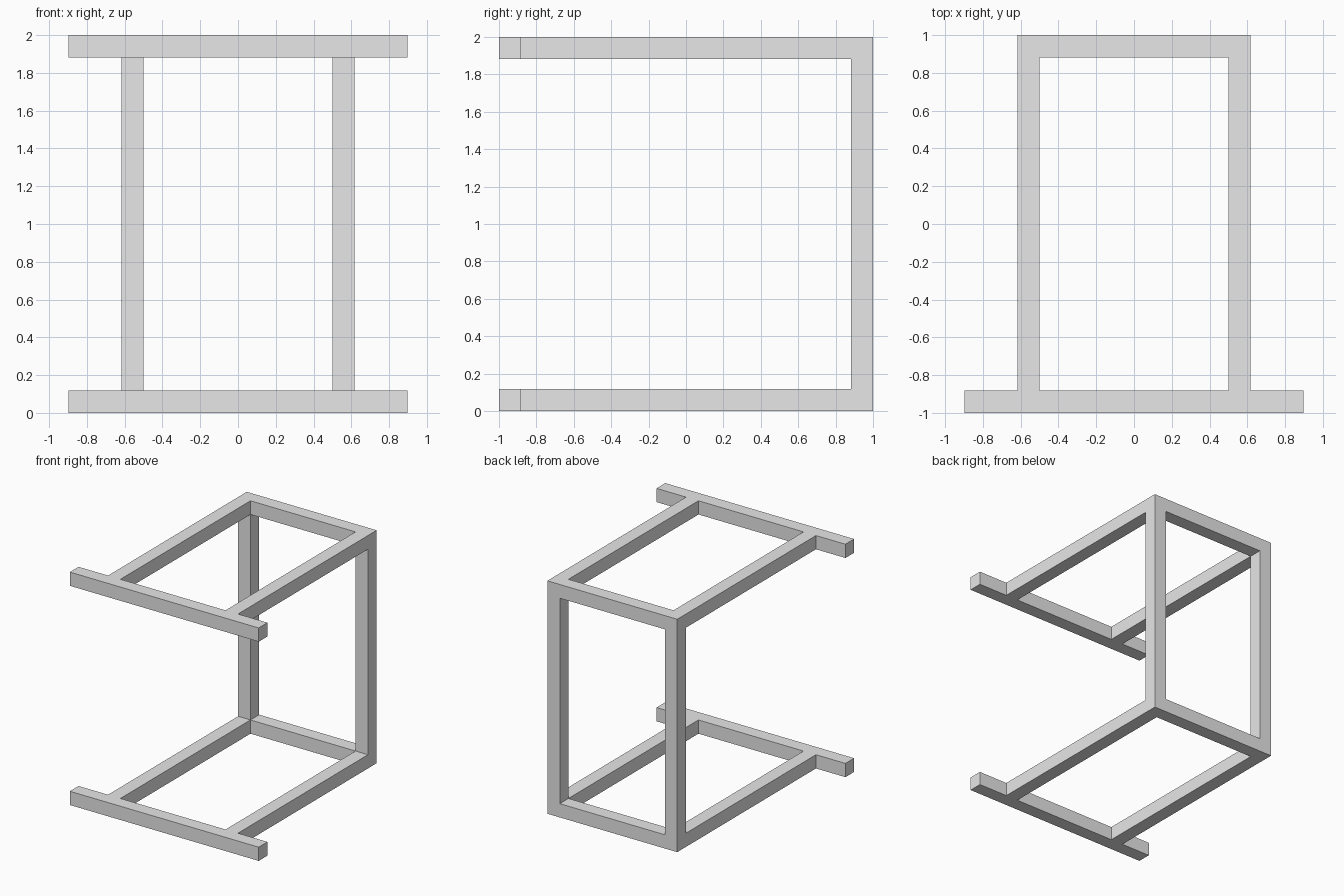
import bpy
import bmesh
from mathutils import Vector

cube = bpy.data.objects.get("Cube")
if cube:
    bpy.data.objects.remove(cube, do_unlink=True)

T = 0.118        # bar thickness
HALF_X = 0.617   # outer half width of the frame
HALF_BAR = 0.897 # half length of the front crossbars
INNER = HALF_X - T

grey = bpy.data.materials.new("light_grey")
grey.use_nodes = True
grey.diffuse_color = (0.8, 0.8, 0.8, 1)
grey.node_tree.nodes["Principled BSDF"].inputs["Base Color"].default_value = (0.8, 0.8, 0.8, 1)


def bar(name, low, high):
    """Square bar spanning two opposite corners."""
    low, high = Vector(low), Vector(high)
    mesh = bpy.data.meshes.new(name)
    bm = bmesh.new()
    bmesh.ops.create_cube(bm, size=1)
    for v in bm.verts:
        v.co = (low + high) / 2 + v.co * (high - low)
    bm.to_mesh(mesh)
    bm.free()
    mesh.materials.append(grey)
    obj = bpy.data.objects.new(name, mesh)
    bpy.context.collection.objects.link(obj)


# Lower and upper frames: wide front crossbar, back rail and two side rails
for level, z in (("lower", 0), ("upper", 2 - T)):
    bar(level + "_front_crossbar", (-HALF_BAR, -1, z), (HALF_BAR, -1 + T, z + T))
    bar(level + "_back_rail", (-INNER, 1 - T, z), (INNER, 1, z + T))
    for side, x in (("right", -HALF_X), ("left", INNER)):
        bar(f"{level}_{side}_rail", (x, -1 + T, z), (x + T, 1, z + T))

# Back posts joining the two frames
for side, x in (("right", -HALF_X), ("left", INNER)):
    bar(side + "_back_post", (x, 1 - T, T), (x + T, 1, 2 - T))
